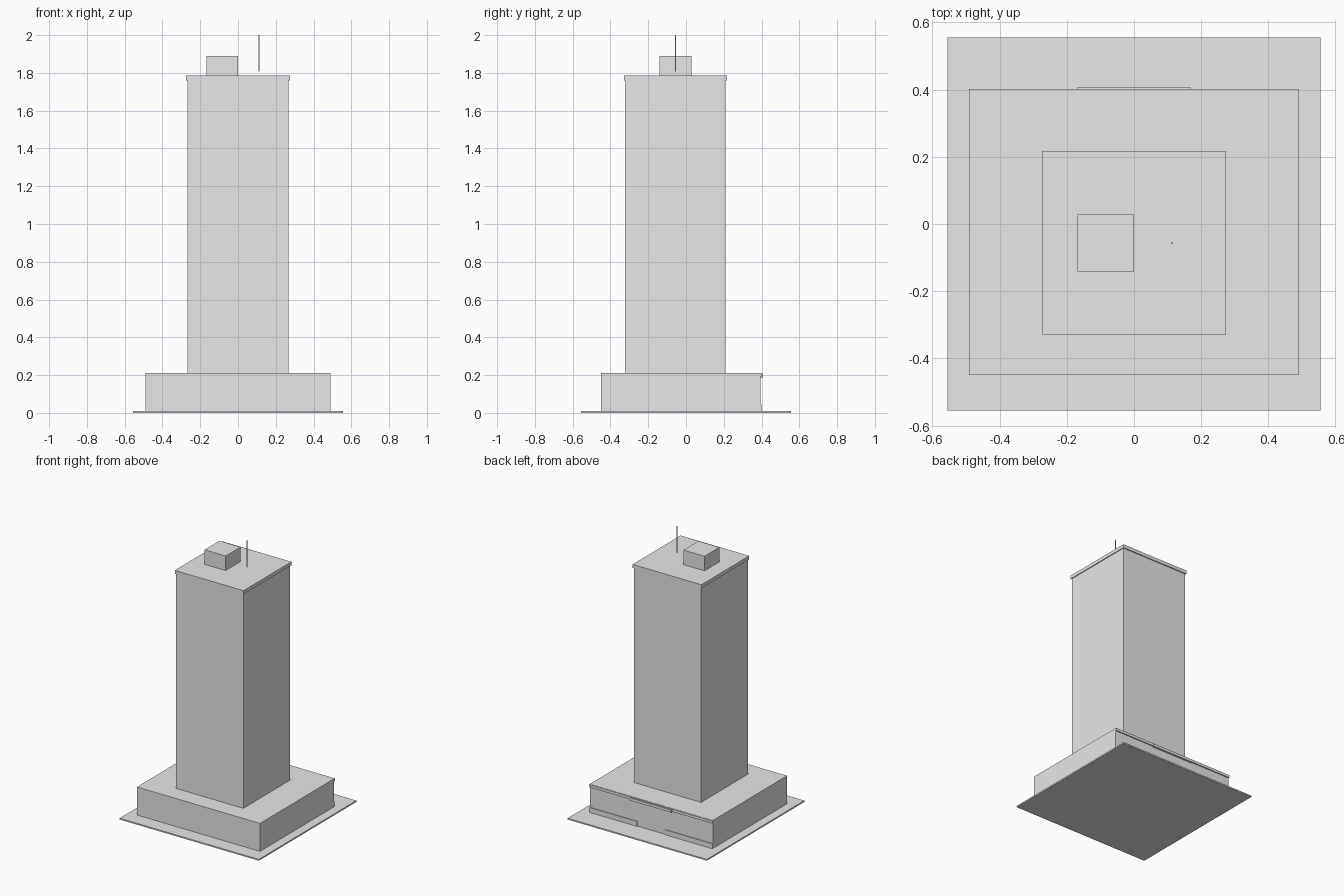
import bpy
import bmesh

cube = bpy.data.objects.get("Cube")
if cube:
    bpy.data.objects.remove(cube, do_unlink=True)

# Single concrete colour
concrete = bpy.data.materials.new("light_grey_concrete")
concrete.use_nodes = True
GREY = (0.8, 0.8, 0.8, 1.0)
concrete.diffuse_color = GREY
concrete.node_tree.nodes["Principled BSDF"].inputs["Base Color"].default_value = GREY


def box(name, x, y, z):
    """Flat-faced box spanning the (min, max) pairs x, y and z."""
    bm = bmesh.new()
    bmesh.ops.create_cube(bm, size=1)
    for v in bm.verts:
        v.co = [span[0] + (c + 0.5) * (span[1] - span[0])
                for c, span in zip(v.co, (x, y, z))]
    mesh = bpy.data.meshes.new(name)
    bm.to_mesh(mesh)
    bm.free()
    mesh.materials.append(concrete)
    obj = bpy.data.objects.new(name, mesh)
    bpy.context.collection.objects.link(obj)
    return obj


def around(centre, half):
    return (centre - half, centre + half)


TOWER_Y = -0.056
BACK = 0.394       # rear wall of the podium
PAVING = 0.01
PODIUM = 0.212
ROOF = 1.785

# Ground slab and podium
box("ground_slab", around(0, 0.555), around(0, 0.555), (0, PAVING))
box("podium", around(0, 0.491), (-0.45, BACK), (PAVING, PODIUM))

# Rear entrance: fascia, canopy over the door, plinths either side
box("rear_fascia", around(0, 0.491), (BACK, 0.402), (0.192, PODIUM - 0.001))
box("entrance_canopy", around(0, 0.168), (BACK, 0.408), (0.187, 0.206))
for side, s in (("left", 1), ("right", -1)):
    box(side + "_rear_plinth", around(s * 0.301, 0.19), (BACK, 0.4), (PAVING, 0.045))

# Tower shaft and roof cap
box("tower", around(0, 0.268), around(TOWER_Y, 0.266), (PODIUM, 1.76))
box("roof_cap", around(0, 0.274), around(TOWER_Y, 0.273), (1.76, ROOF))

# Rooftop plant room and mast
box("plant_room", (-0.168, 0), around(TOWER_Y, 0.085), (ROOF, 1.89))
box("mast", around(0.112, 0.0025), around(TOWER_Y, 0.0025), (1.807, 2.0))
